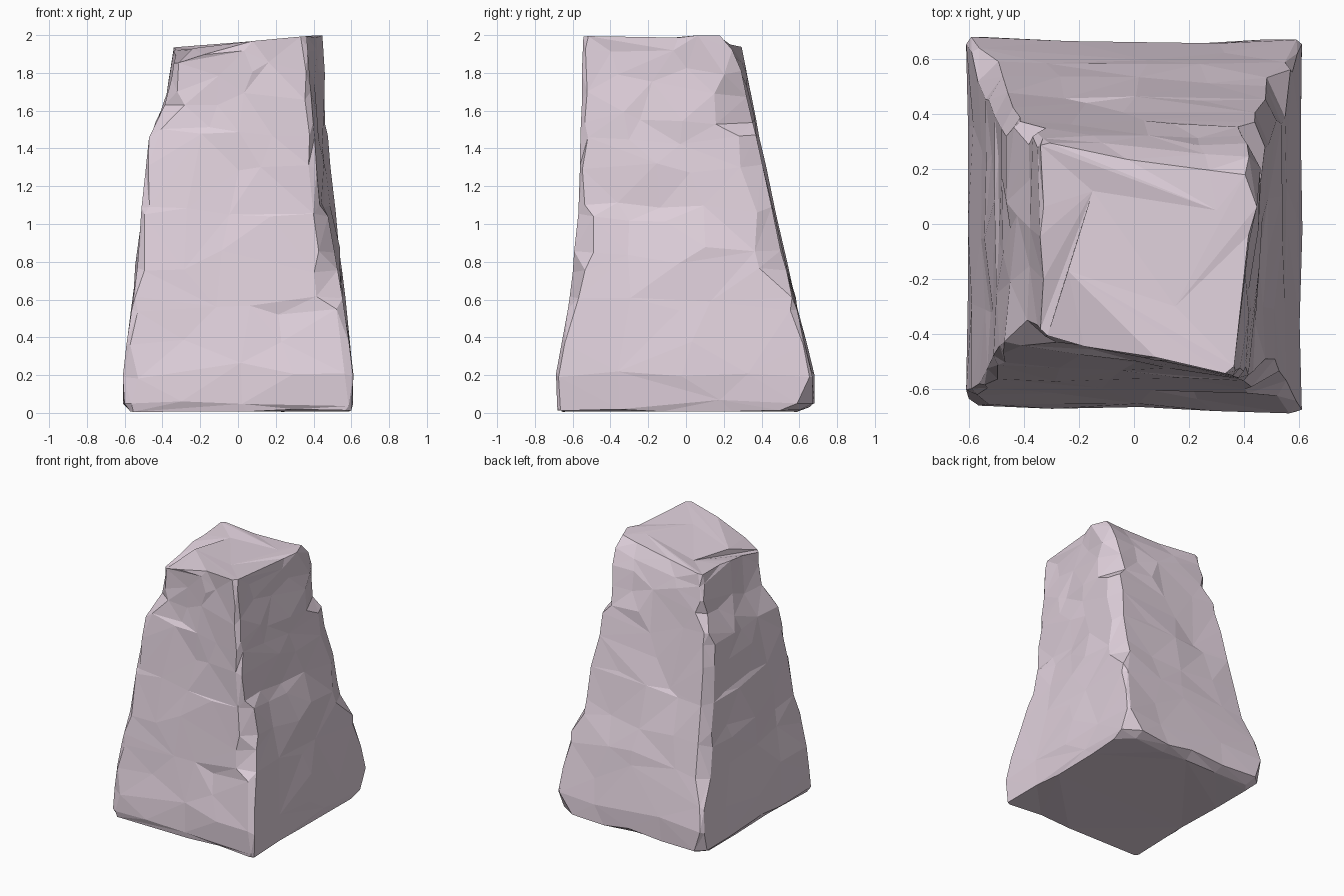
import bpy, bmesh, random
from mathutils import Vector, noise

if "Cube" in bpy.data.objects:
    bpy.data.objects.remove(bpy.data.objects["Cube"])

random.seed(7)

# Corner ridges of the tapering rock: (z, x, y), going round front-left,
# front-right, back-right, back-left
FL = [(0, -.57, -.65), (.04, -.6, -.66), (.2, -.61, -.65), (.36, -.59, -.62), (.78, -.53, -.56),
      (1.1, -.51, -.5), (1.48, -.47, -.44), (1.6, -.41, -.42), (1.75, -.37, -.4), (2, -.34, -.4)]
FR = [(0, .6, -.68), (.2, .61, -.69), (.5, .57, -.63), (1.03, .48, -.58), (1.1, .43, -.57), (2, .36, -.55)]
BR = [(0, .6, .6), (.04, .61, .67), (.2, .61, .67), (.7, .56, .55), (.86, .54, .5),
      (1.2, .51, .43), (1.5, .48, .36), (1.8, .47, .29), (1.92, .47, .24), (2, .46, .17)]
BL = [(0, -.57, .6), (.05, -.61, .68), (.2, -.61, .68), (.6, -.56, .58), (1, -.51, .49),
      (1.5, -.46, .38), (1.62, -.39, .36), (2, -.34, .3)]
RIDGES = [FL, FR, BR, BL]

# Broken-off chips: corner index, z range, cut along previous side, cut along next side
CHIPS = [(1, .55, .8, .14, .06), (1, .8, 1.05, .08, .09), (0, 1.6, 1.7, .07, .12),
         (0, .15, .3, .05, .07), (2, 1.5, 1.72, .2, .1), (2, .76, .9, .15, .07),
         (2, .9, 2, .1, .05), (2, 0, .1, .1, .12), (3, 0, .1, .06, .06),
         (3, .5, .62, .08, .07), (3, .7, 1.5, .05, .08), (3, 1.6, 1.75, .06, .06)]
LEVELS = [0, .05, .2, .36, .54, .61, .76, .86, 1.04, 1.1, 1.3, 1.46, 1.54, 1.68, 1.8, 1.92, 2]


def ridge_at(ridge, z):
    for (z0, x0, y0), (z1, x1, y1) in zip(ridge, ridge[1:]):
        if z <= z1:
            return Vector((x0, y0)).lerp(Vector((x1, y1)), (z - z0) / (z1 - z0))
    return Vector(ridge[-1][1:])


def bevels(corner, z):
    for c, z0, z1, a, b in CHIPS:
        if c == corner and z0 <= z <= z1:
            return a * random.uniform(.8, 1.2), b * random.uniform(.8, 1.2)
    return random.uniform(.01, .045), random.uniform(.01, .045)


def ring(z):
    corners = [ridge_at(r, z) for r in RIDGES]
    cuts = [bevels(i, z) for i in range(4)]
    pts = []
    for i in range(4):
        a, b = corners[i], corners[(i + 1) % 4]
        d = (b - a).normalized()
        n = Vector((d.y, -d.x))
        start, end = a + d * cuts[i][1], b - d * cuts[(i + 1) % 4][0]
        for k in range(5):
            p = start.lerp(end, k / 4)
            zz = z
            if 0 < k < 4:
                # gentle swelling that varies over each side
                p += n * (noise.noise(Vector((p.x, p.y, z)) * 3) * .016 + random.uniform(-.015, .003))
                p += d * random.uniform(-.06, .06)
                if 0 < z < 2:
                    zz += random.uniform(-.028, .028)
                elif z == 2:
                    zz -= random.uniform(0, .02)
            elif .05 < z < 2:
                zz += random.uniform(-.012, .012)
            # the top slopes down towards the left, most of all at the front-left corner
            rise = max(0, (z - 1.5) / .5)
            drop = max(0, min(1, (.42 - p.x) / .76)) * rise * .065
            drop += max(0, .3 - (p - Vector((-.34, -.4))).length) / .3 * rise * .09
            pts.append((p.x, p.y, max(.01, zz - drop) if z else random.uniform(.005, .02)))
    return pts


# Rock body: stacked rings joined by quads
bm = bmesh.new()
rings = [[bm.verts.new(p) for p in ring(z)] for z in LEVELS]
for lower, upper in zip(rings, rings[1:]):
    for i in range(len(lower)):
        j = (i + 1) % len(lower)
        bm.faces.new((lower[i], lower[j], upper[j], upper[i]))
bmesh.ops.triangulate(bm, faces=bm.faces[:])

# Uneven broken top: a loose inner ring of a few points
top = rings[-1]
knots = [(-.24, -.17, 1.93), (.15, -.3, 1.965), (.3, .05, 1.985), (-.15, .12, 1.93)]
inner = [bm.verts.new(p) for p in knots]
for s in range(4):
    side = [top[(s * 5 + k) % 20] for k in range(6)]
    for a, b in zip(side, side[1:]):
        bm.faces.new((a, b, inner[s]))
    bm.faces.new((side[-1], inner[(s + 1) % 4], inner[s]))
bmesh.ops.triangulate(bm, faces=[bm.faces.new(inner)])

# Underside
bmesh.ops.triangulate(bm, faces=[bm.faces.new(rings[0][::-1])])

bmesh.ops.recalc_face_normals(bm, faces=bm.faces[:])
mesh = bpy.data.meshes.new("rock")
bm.to_mesh(mesh)
bm.free()
rock = bpy.data.objects.new("rock", mesh)
bpy.context.collection.objects.link(rock)

# Irregular facets
facets = rock.modifiers.new("facets", 'DECIMATE')
facets.ratio = .7

stone = bpy.data.materials.new("stone")
stone.diffuse_color = (.74, .63, .71, 1)
stone.use_nodes = True
stone.node_tree.nodes["Principled BSDF"].inputs["Base Color"].default_value = stone.diffuse_color
mesh.materials.append(stone)
